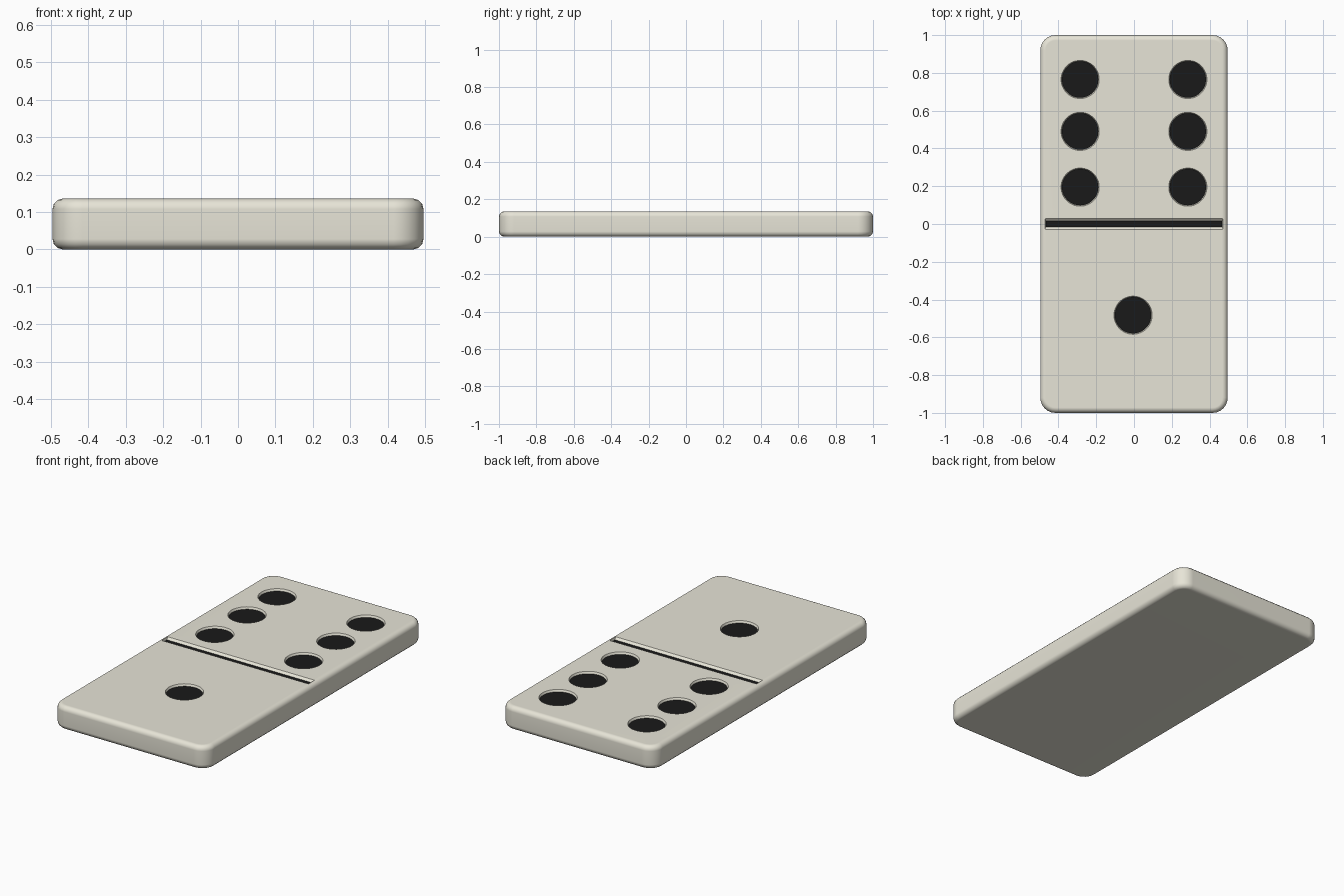
import bpy, bmesh
from mathutils import Matrix

if "Cube" in bpy.data.objects:
    bpy.data.objects.remove(bpy.data.objects["Cube"])

W, L, H = 0.496, 1.0, 0.136      # half width, half length, height
DEPTH = 0.012                    # recess depth


def material(name, color):
    m = bpy.data.materials.new(name)
    m.diffuse_color = color
    m.use_nodes = True
    m.node_tree.nodes["Principled BSDF"].inputs["Base Color"].default_value = m.diffuse_color
    return m


def add_object(name, bm):
    me = bpy.data.meshes.new(name)
    bm.to_mesh(me)
    bm.free()
    ob = bpy.data.objects.new(name, me)
    bpy.context.collection.objects.link(ob)
    return ob


# Tile body: box with rounded corners, then softened rims
bm = bmesh.new()
bmesh.ops.create_cube(bm, size=1, matrix=Matrix.Translation((0, 0, H / 2))
                      @ Matrix.Diagonal((2 * W, 2 * L, H, 1)))
upright = [e for e in bm.edges if abs(e.verts[0].co.z - e.verts[1].co.z) > 0.01]
bmesh.ops.bevel(bm, geom=upright, offset=0.08, segments=6, profile=0.5, affect='EDGES')
rims = [e for e in bm.edges if abs(e.verts[0].co.z - e.verts[1].co.z) < 0.01]
bmesh.ops.bevel(bm, geom=rims, offset=0.028, segments=3, profile=0.5, affect='EDGES')
tile = add_object("domino_tile", bm)

# Recess cutters: tapered pips and a tapered divider groove, flaring above the face
bm = bmesh.new()
pips = [(sx * 0.285, y) for sx in (-1, 1) for y in (0.195, 0.49, 0.765)]
pips.append((-0.005, -0.483))
for x, y in pips:
    bmesh.ops.create_cone(bm, cap_ends=True, segments=48, radius1=0.096, radius2=0.106,
                          depth=2 * DEPTH, matrix=Matrix.Translation((x, y, H)))
groove = bmesh.ops.create_cube(bm, size=2)["verts"]
for v in groove:
    top = v.co.z > 0
    v.co.x *= 0.475 if top else 0.467
    v.co.y *= 0.041 if top else 0.015
    v.co.z = H + v.co.z * DEPTH
cutter = add_object("recess_cutter", bm)
cutter.hide_render = True

mod = tile.modifiers.new("recesses", 'BOOLEAN')
mod.operation = 'DIFFERENCE'
mod.solver = 'EXACT'
mod.object = cutter
bpy.context.view_layer.objects.active = tile
tile.select_set(True)
bpy.ops.object.modifier_apply(modifier=mod.name)
bpy.data.objects.remove(cutter, do_unlink=True)

# Ivory tile, black paint on the recess floors
me = tile.data
me.materials.clear()
me.materials.append(material("ivory", (0.80, 0.78, 0.68, 1)))
me.materials.append(material("black_paint", (0.01, 0.01, 0.01, 1)))
for p in me.polygons:
    floor = p.normal.z > 0.99 and abs(p.center.z - (H - DEPTH)) < 0.002 \
        and all(abs(me.vertices[i].co.z - (H - DEPTH)) < 0.001 for i in p.vertices)
    p.material_index = 1 if floor else 0

# Smooth edges with flat-looking large faces
bpy.ops.object.shade_smooth_by_angle(angle=0.56)
wn = tile.modifiers.new("weighted_normals", 'WEIGHTED_NORMAL')
wn.keep_sharp = True
